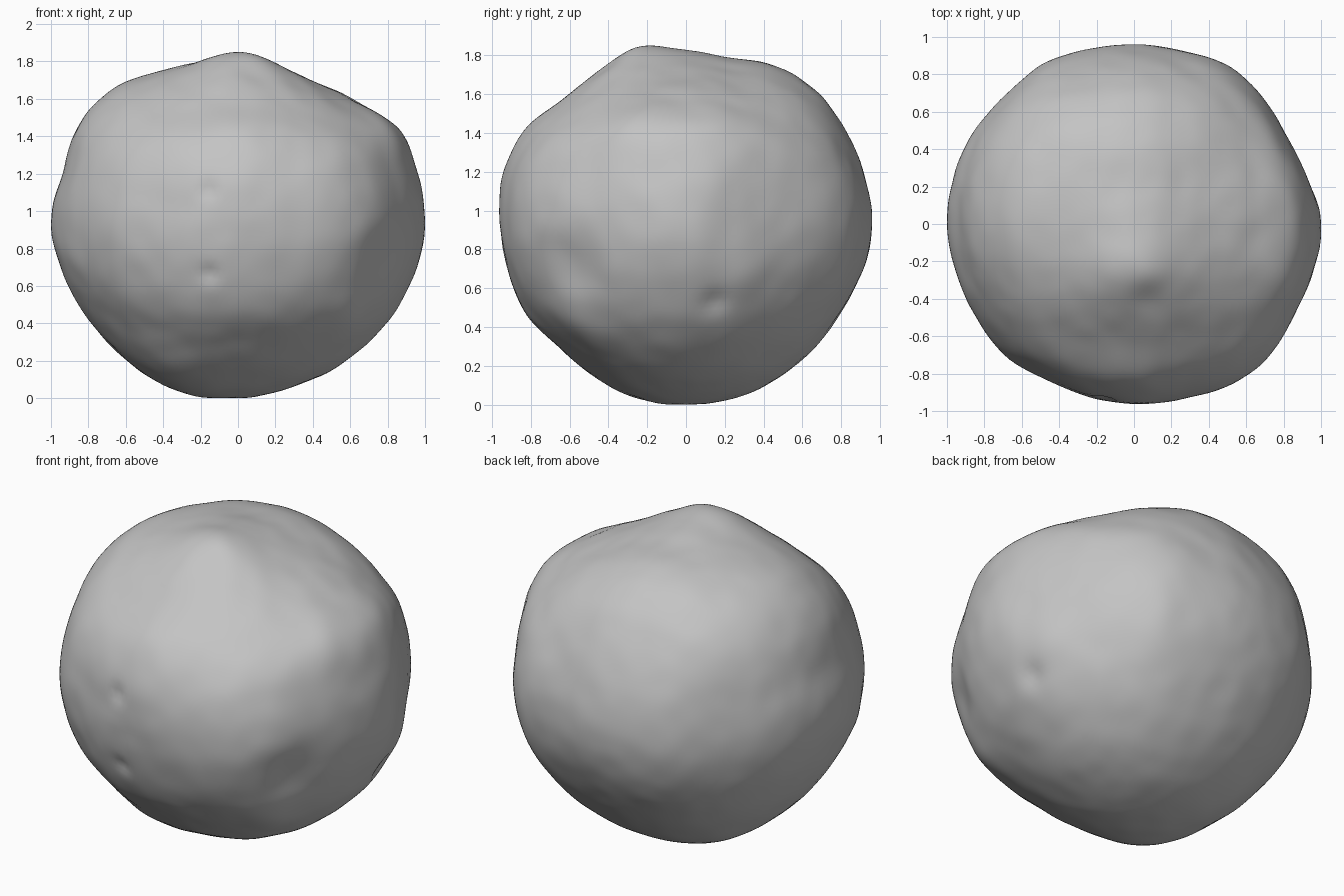
import bpy
import math
from mathutils import Vector, noise

if "Cube" in bpy.data.objects:
    bpy.data.objects.remove(bpy.data.objects["Cube"])

# Radii of the three central cross-sections, every 15 degrees
FRONT_SECTION = [1.0, 1.0, 1.0, .91, .86, .85, .87, .87, .91, .98, 1.0, .97,
                 1.0, .97, .95, .94, .94, .94, .93, .92, .93, .94, .96, .98]
SIDE_SECTION = [.96, .95, .95, .95, .92, .87, .87, .9, .89, .9, .96, .98,
                .96, .95, .95, .91, .91, .92, .93, .93, .92, .92, .92, .94]
TOP_SECTION = [1.0, .95, .93, .95, .98, .96, .96, .97, .99, .99, 1.0, 1.0,
               1.0, .98, .97, .97, .95, .95, .96, .97, 1.0, 1.0, .98, .99]

# Local relief: direction, height (negative is a dent), angular width
RELIEF = [
    ((-.16, -.95, .18), -.02, .05),     # small front craters
    ((-.15, -.9, -.27), -.015, .05),
    ((.78, -.3, .5), .02, .2),          # shoulder ridge
    ((.72, -.55, -.2), -.035, .16),     # scooped basin with raised lip
    ((.6, -.52, -.52), .03, .2),
    ((.85, .15, -.4), -.02, .07),       # side crater
    ((.83, .3, -.25), .012, .12),
    ((0, -.24, .93), .045, .27),        # summit and the hollow before it
    ((.08, -.42, .82), -.015, .12),
    ((-.45, .45, .78), .045, .4),       # broad swellings between the sections
    ((-.75, -.62, 0), .015, .35),
    ((.72, .65, 0), .015, .3),
    ((.7, -.65, .05), .015, .25),
    ((-.35, -.35, -.85), .03, .35),
    ((-.35, .35, -.85), .015, .35),
    ((-.72, .65, 0), -.015, .35),
]
RELIEF = [(Vector(d).normalized(), h, w) for d, h, w in RELIEF]


def section_radius(section, a, b):
    """Smooth periodic interpolation of a cross-section."""
    n = len(section)
    t = math.atan2(b, a) / math.tau * n
    i = math.floor(t)
    f = t - i
    p, q, r, s = (section[(i + k) % n] for k in (-1, 0, 1, 2))
    return q + f / 2 * (r - p + f * (2 * p - 5 * q + 4 * r - s
                                     + f * (3 * (q - r) + s - p)))


def surface_radius(d):
    """Blend the sections, then add relief and fine unevenness."""
    pieces = [(d.y, section_radius(FRONT_SECTION, d.x, d.z)),
              (d.x, section_radius(SIDE_SECTION, d.y, d.z)),
              (d.z, section_radius(TOP_SECTION, d.x, d.y))]
    weights = [1 / (offset ** 2 + .015) for offset, _ in pieces]
    radius = sum(w * p[1] for w, p in zip(weights, pieces)) / sum(weights)
    for centre, height, width in RELIEF:
        radius += height * math.exp(-((d - centre).length / width) ** 2)
    return radius + .005 * noise.noise(d * 3) + .004 * noise.noise(d * 7)


# Rocky body
bpy.ops.mesh.primitive_ico_sphere_add(subdivisions=6, radius=1)
body = bpy.context.object
body.name = "rocky_body"
verts = body.data.vertices
for v in verts:
    d = v.co.normalized()
    v.co = d * surface_radius(d)

# Rest the body on the ground
lowest = min(v.co.z for v in verts)
for v in verts:
    v.co.z -= lowest

# Grey rock
rock = bpy.data.materials.new("grey_rock")
rock.use_nodes = True
colour = (.55, .55, .55, 1)
rock.diffuse_color = colour
rock.node_tree.nodes["Principled BSDF"].inputs["Base Color"].default_value = colour
body.data.materials.append(rock)
bpy.ops.object.shade_smooth()
